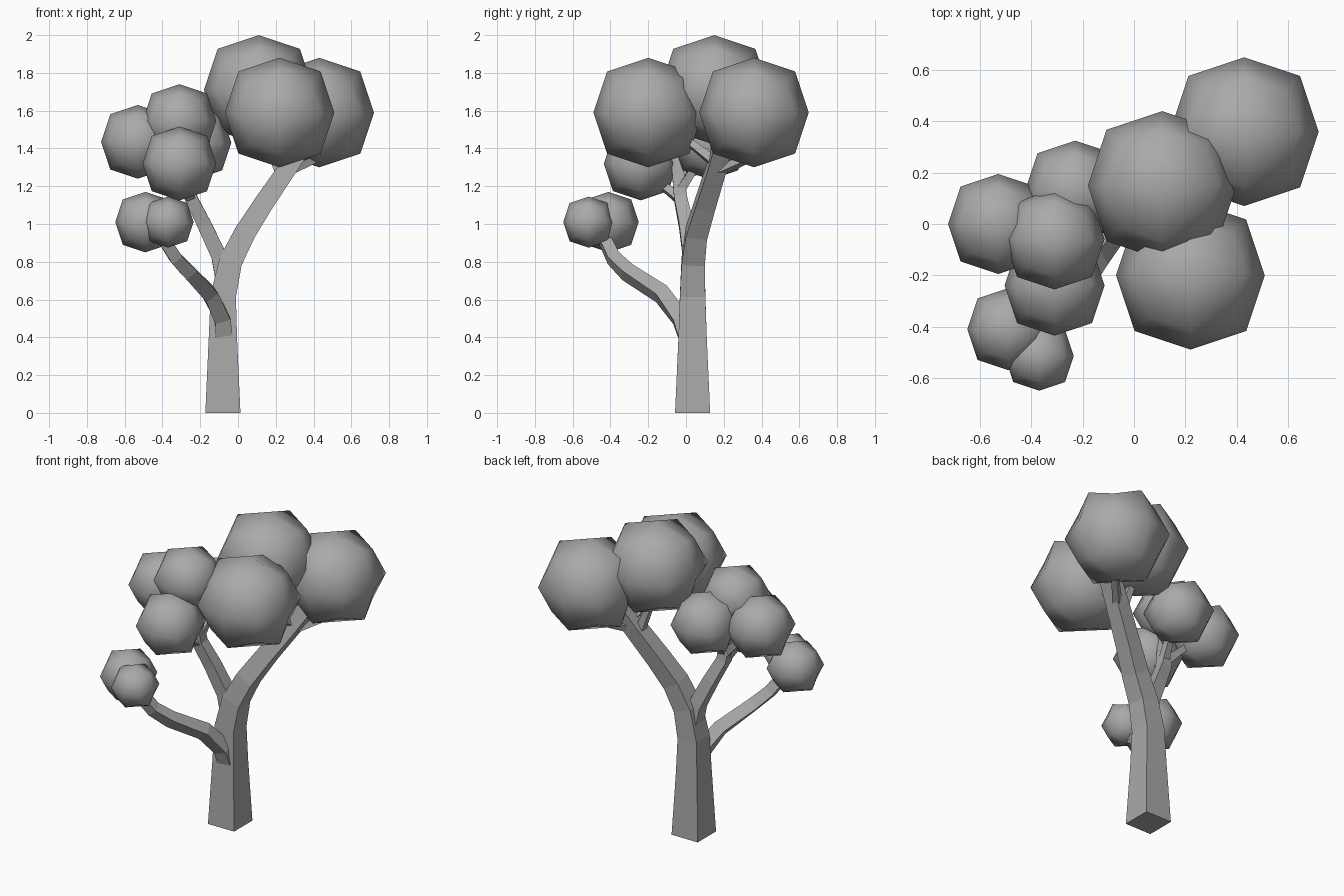
import bpy
import bmesh
from mathutils import Vector

cube = bpy.data.objects.get("Cube")
if cube:
    bpy.data.objects.remove(cube, do_unlink=True)

grey = bpy.data.materials.new("plain_grey")
grey.use_nodes = True
grey.diffuse_color = (0.4, 0.4, 0.4, 1)
bsdf = grey.node_tree.nodes["Principled BSDF"]
bsdf.inputs["Base Color"].default_value = grey.diffuse_color
bsdf.inputs["Roughness"].default_value = 0.8


def add_object(name, bm):
    bmesh.ops.recalc_face_normals(bm, faces=bm.faces)
    mesh = bpy.data.meshes.new(name)
    bm.to_mesh(mesh)
    bm.free()
    mesh.materials.append(grey)
    obj = bpy.data.objects.new(name, mesh)
    bpy.context.collection.objects.link(obj)
    return obj


def limb(name, path, start, end, bend=1.0):
    """Square tapering limb along a path; half widths run from start to end."""
    pts = [Vector(p) for p in path]
    last = len(pts) - 1
    bm = bmesh.new()
    rings = []
    for i, p in enumerate(pts):
        t = Vector()
        if i > 0:
            t += (p - pts[i - 1]).normalized()
        if i < last:
            t += (pts[i + 1] - p).normalized()
        t.normalize()
        u = Vector((0, 1, 0)).cross(t).normalized()
        v = t.cross(u)
        w = start + (end - start) * (i / last) ** bend
        rings.append([bm.verts.new(p + u * a * w + v * b * w)
                      for a, b in ((-1, -1), (1, -1), (1, 1), (-1, 1))])
    for lo, hi in zip(rings, rings[1:]):
        for k in range(4):
            n = (k + 1) % 4
            bm.faces.new((lo[k], lo[n], hi[n], hi[k]))
    bm.faces.new(rings[0][::-1])
    bm.faces.new(rings[-1])
    return add_object(name, bm)


def foliage(name, centre, radius):
    """Rounded cube of leaves, smooth shaded."""
    bm = bmesh.new()
    bmesh.ops.create_cube(bm, size=2 * radius)
    for f in bm.faces:
        f.smooth = True
    obj = add_object(name, bm)
    obj.location = centre
    sub = obj.modifiers.new("round", "SUBSURF")
    sub.levels = sub.render_levels = 1
    sub.use_limit_surface = False


# Trunk sweeping up into the large crown
limb("trunk", [(-.08, .035, 0), (-.08, .035, .4), (-.078, .035, .62),
               (-.04, .038, .8), (.035, .055, .95), (.13, .1, 1.1),
               (.26, .16, 1.29), (.36, .2, 1.44)], .093, .045, .5)

# Side branches
limb("low_branch", [(-.075, 0, .42), (-.085, -.03, .5), (-.15, -.13, .63),
                    (-.26, -.31, .745), (-.33, -.385, .82),
                    (-.42, -.45, .96)], .045, .03)
limb("middle_branch", [(-.07, .035, .68), (-.1, .025, .83), (-.18, 0, 1.0),
                       (-.25, -.03, 1.14), (-.28, -.05, 1.36)], .045, .03)

# Twigs inside the crowns
twigs = {
    "crown_twig_left": ((.25, .15, 1.27), (.45, .36, 1.36)),
    "crown_twig_front": ((.27, .15, 1.33), (.22, -.03, 1.47)),
    "crown_twig_top": ((.22, .15, 1.27), (.13, .15, 1.5)),
    "middle_twig_right": ((-.26, -.03, 1.18), (-.46, 0, 1.38)),
    "middle_twig_front": ((-.25, -.03, 1.13), (-.3, -.17, 1.24)),
    "middle_twig_back": ((-.25, -.03, 1.18), (-.22, .1, 1.38)),
}
for name, ends in twigs.items():
    limb(name, ends, .024, .016)

# Foliage clumps: centre and radius
clumps = {
    "large_foliage_left": ((.43, .36, 1.59), .29),
    "large_foliage_top": ((.11, .15, 1.71), .29),
    "large_foliage_front": ((.22, -.2, 1.59), .29),
    "middle_foliage_right": ((-.53, 0, 1.435), .195),
    "middle_foliage_top": ((-.31, -.06, 1.545), .195),
    "middle_foliage_front": ((-.31, -.24, 1.32), .195),
    "middle_foliage_back": ((-.23, .13, 1.43), .195),
    "low_foliage_back": ((-.49, -.41, 1.01), .16),
    "low_foliage_front": ((-.37, -.515, 1.01), .135),
}
for name, (centre, radius) in clumps.items():
    foliage(name, centre, radius)
